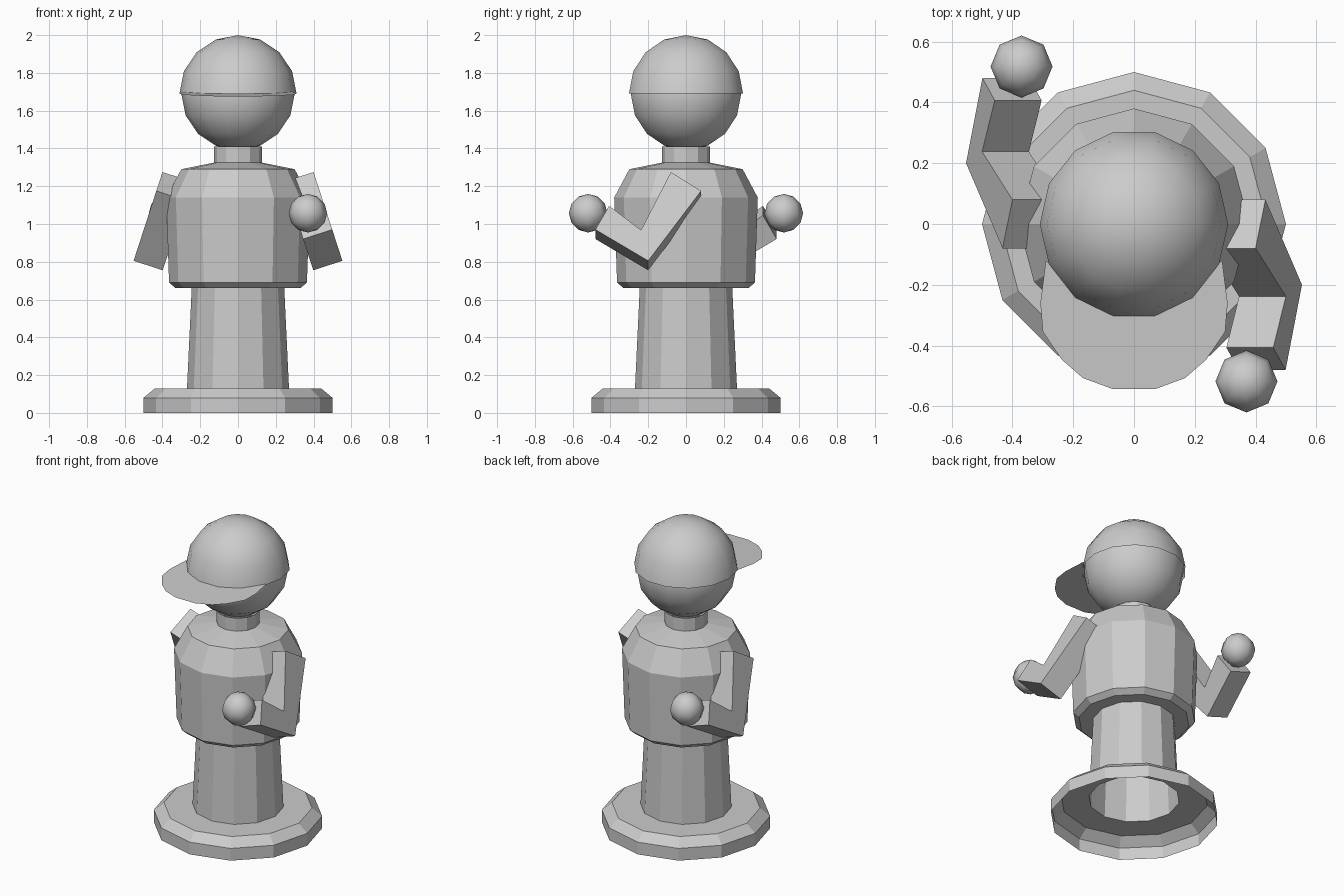
import bpy
import bmesh
from math import sin, cos, pi, radians

cube = bpy.data.objects.get("Cube")
if cube:
    bpy.data.objects.remove(cube, do_unlink=True)

grey = bpy.data.materials.new("plain grey")
grey.use_nodes = True
grey.diffuse_color = (0.6, 0.6, 0.6, 1)
grey.node_tree.nodes["Principled BSDF"].inputs["Base Color"].default_value = (0.6, 0.6, 0.6, 1)


def finish(bm, name, smooth=False):
    """Turn a bmesh into a named object with the grey material."""
    bmesh.ops.remove_doubles(bm, verts=bm.verts[:], dist=0.0005)
    bmesh.ops.recalc_face_normals(bm, faces=bm.faces[:])
    for f in bm.faces:
        f.smooth = smooth
    mesh = bpy.data.meshes.new(name)
    bm.to_mesh(mesh)
    bm.free()
    mesh.materials.append(grey)
    obj = bpy.data.objects.new(name, mesh)
    bpy.context.collection.objects.link(obj)
    return obj


def lathe(name, profile, sides, centre=(0, 0, 0), smooth=False):
    """Spin a (radius, height) profile around the vertical axis."""
    bm = bmesh.new()
    cx, cy, cz = centre
    rings = []
    for r, z in profile:
        if r < 0.001:
            rings.append([bm.verts.new((cx, cy, cz + z))] * sides)
        else:
            rings.append([bm.verts.new((cx + r * cos(2 * pi * i / sides),
                                        cy + r * sin(2 * pi * i / sides), cz + z))
                          for i in range(sides)])
    for low, high in zip(rings, rings[1:]):
        for i in range(sides):
            j = (i + 1) % sides
            corners = [low[i], low[j], high[j], high[i]]
            bm.faces.new(list(dict.fromkeys(corners)))
    return finish(bm, name, smooth)


def ball(name, radius, sides, rings, centre, start=0):
    """Smooth sphere; start picks the first ring, so half gives a dome."""
    angles = [pi * k / rings - pi / 2 for k in range(start, rings + 1)]
    return lathe(name, [(radius * cos(a), radius * sin(a)) for a in angles],
                 sides, centre, True)


# Hollow base, pillar, torso and neck in one turned shell
lathe("body", [(0.5, 0), (0.5, 0.08), (0.44, 0.13), (0.27, 0.13), (0.245, 0.66),
               (0.33, 0.66), (0.365, 0.69), (0.38, 1.14), (0.3, 1.29),
               (0.127, 1.325), (0.127, 1.41)], 12)

# Head and the cap dome over its upper half
ball("head", 0.3, 14, 8, (0, 0, 1.69))
ball("cap", 0.31, 14, 8, (0, 0, 1.69), start=4)

# Cap brim: a thin sheet sloping slightly down towards the front
half = [(0.07, -0.543), (0.168, -0.507), (0.237, -0.447), (0.3, -0.355),
        (0.308, -0.26), (0.29, -0.12)]
inner = [(0.2, -0.2), (0.07, -0.28)]
right = half + inner
outline = right + [(-x, y) for x, y in reversed(right)]
bm = bmesh.new()
bm.faces.new([bm.verts.new((x, y, 1.705 + 0.055 * y)) for x, y in outline])
finish(bm, "cap_brim")

# Bent arms: an elbow profile (depth, distance down the arm), leaning outwards
lean = radians(18)
elbow = [(-0.08, 0), (0.08, 0.105), (-0.2, 0.494), (-0.48, 0.32),
         (-0.407, 0.188), (-0.238, 0.323)]
for side, turn in (("left", 1), ("right", -1)):
    bm = bmesh.new()
    faces = []
    for inset in (0, 0.162):
        verts = []
        for y, s in elbow:
            x = 0.4 + s * sin(lean) - inset * cos(lean)
            z = 1.275 - s * cos(lean) - inset * sin(lean)
            verts.append(bm.verts.new((turn * x, turn * y, z)))
        bm.faces.new(verts)
        faces.append(verts)
    outer, inside = faces
    for i in range(len(elbow)):
        j = (i + 1) % len(elbow)
        bm.faces.new((outer[i], outer[j], inside[j], inside[i]))
    finish(bm, side + "_arm")
    ball(side + "_hand", 0.102, 8, 6, (turn * 0.37, turn * -0.518, 1.057))
